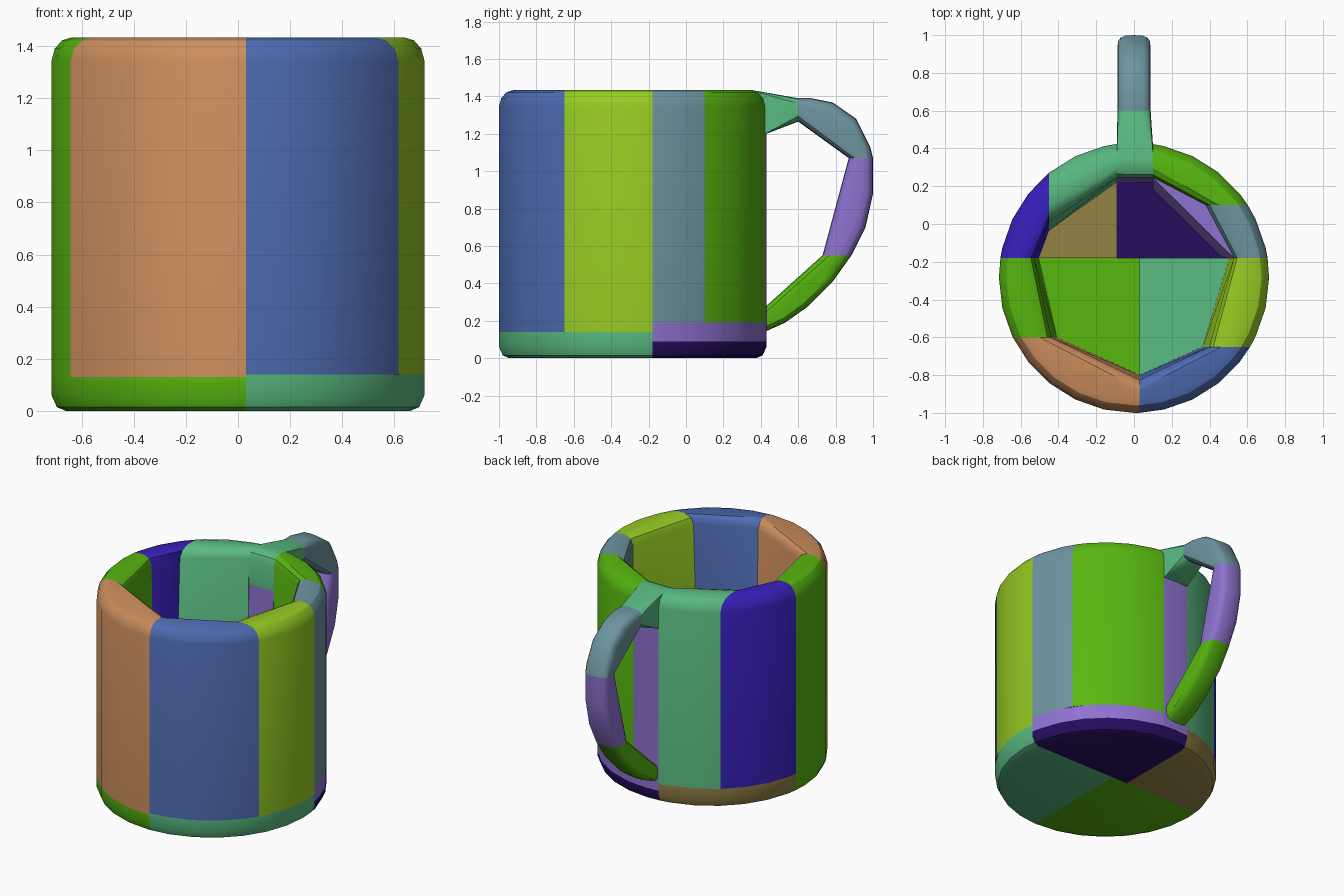
import bpy, bmesh, math

cube = bpy.data.objects.get("Cube")
if cube:
    bpy.data.objects.remove(cube, do_unlink=True)

CY, R_OUT, R_IN = -0.285, 0.715, 0.54   # cup axis and wall radii
TOP, BIG = 1.433, 2.0


def material(name, *rgb):
    lin = [((c / 255 + 0.055) / 1.055) ** 2.4 if c > 10 else c / 3295 for c in rgb]
    m = bpy.data.materials.new(name)
    m.use_nodes = True
    m.diffuse_color = (*lin, 1)
    node = m.node_tree.nodes["Principled BSDF"]
    node.inputs["Base Color"].default_value = (*lin, 1)
    node.inputs["Roughness"].default_value = 0.7
    return m


orange = material("orange", 205, 143, 94)
blue = material("blue", 78, 108, 178)
lime = material("lime", 150, 202, 35)
slate = material("slate", 109, 148, 160)
green = material("green", 87, 182, 16)
mint = material("mint", 90, 188, 130)
indigo = material("indigo", 56, 32, 188)
lavender = material("lavender", 142, 114, 208)
brown = material("brown", 148, 130, 70)
plum = material("plum", 37, 13, 94)


def hull(name, points, mat):
    """Convex solid around a set of points."""
    bm = bmesh.new()
    for p in points:
        bm.verts.new(p)
    bmesh.ops.remove_doubles(bm, verts=bm.verts, dist=0.003)
    bmesh.ops.convex_hull(bm, input=bm.verts)
    bmesh.ops.delete(bm, geom=[v for v in bm.verts if not v.link_faces], context="VERTS")
    bmesh.ops.dissolve_limit(bm, angle_limit=0.01, verts=bm.verts, edges=bm.edges)
    bmesh.ops.recalc_face_normals(bm, faces=bm.faces)
    mesh = bpy.data.meshes.new(name)
    bm.to_mesh(mesh)
    bm.free()
    mesh.materials.append(mat)
    obj = bpy.data.objects.new(name, mesh)
    bpy.context.collection.objects.link(obj)
    bpy.ops.object.select_all(action="DESELECT")
    obj.select_set(True)
    bpy.context.view_layer.objects.active = obj
    bpy.ops.object.shade_smooth_by_angle(angle=math.radians(30))


def arc(r, z, box):
    """Points of a circle round the cup axis that lie inside a plan box."""
    x0, x1, y0, y1 = box
    pts = []
    for i in range(28):
        a = math.tau * i / 28
        pts.append((r * math.cos(a), CY + r * math.sin(a)))
    for s in (-1, 1):
        pts += [(x, CY + s * math.sqrt(r * r - x * x)) for x in (x0, x1) if abs(x) < r]
        pts += [(s * math.sqrt(r * r - (y - CY) ** 2), y) for y in (y0, y1) if abs(y - CY) < r]
    e = 1e-6
    return [(x, y, z) for x, y in pts if x0 - e <= x <= x1 + e and y0 - e <= y <= y1 + e]


RIM = [(R_OUT, 1.345), (0.703, 1.39), (0.675, 1.422), (0.64, TOP),
       (0.59, TOP), (0.556, 1.415), (R_IN, 1.375)]
FOOT = [(0.66, 0), (0.695, 0.015), (R_OUT, 0.06)]


def sector(profile, box):
    return [p for r, z in profile for p in arc(r, z, box)]


# Wall panels with a rounded rim: colour, base height, plan box
walls = {
    "wall_front_right": (orange, 0.13, (-BIG, 0.03, -BIG, -0.60)),
    "wall_front_left": (blue, 0.14, (0.03, BIG, -BIG, -0.65)),
    "wall_left": (lime, 0.14, (0, BIG, -0.65, -0.18)),
    "wall_left_rear": (slate, 0.19, (0, BIG, -0.18, 0.10)),
    "wall_back_left": (green, 0.19, (0.10, BIG, 0.10, BIG)),
    "wall_back_right": (mint, 0.14, (-0.45, -0.09, -0.1, BIG)),
    "wall_right_rear": (indigo, 0.14, (-BIG, -0.45, -0.18, BIG)),
    "wall_right": (green, 0.13, (-BIG, 0, -0.60, -0.18)),
}
for name, (mat, base, box) in walls.items():
    inner = 0.515 if base < 0.19 else R_IN
    hull(name, sector(RIM + [(R_OUT, base), (inner, base), (R_IN, 0.21)], box), mat)

# Floor quarters with a rounded foot
floors = {
    "floor_front_right": (green, 0.13, (-BIG, 0.03, -BIG, -0.18), (0.03, -0.18)),
    "floor_front_left": (mint, 0.14, (0.03, BIG, -BIG, -0.18), (0.03, -0.18)),
    "floor_back_right": (brown, 0.14, (-BIG, -0.09, -0.18, BIG), (-0.09, -0.18)),
    "floor_back_left": (plum, 0.09, (-0.09, BIG, -0.18, BIG), (-0.09, -0.18)),
}
for name, (mat, h, box, corner) in floors.items():
    pts = sector(FOOT + [(R_OUT, h)], box) + [(*corner, 0), (*corner, h)]
    hull(name, pts, mat)

# Low band above the rear floor quarter, and the wall strip behind the handle
band = [(R_OUT, 0.09), (R_OUT, 0.19), (R_IN, 0.19), (0.48, 0.09)]
hull("rear_band", sector(band, (0.10, BIG, -0.18, BIG)), lavender)
STRIP = (-0.09, 0.10, 0, BIG)
strip = [(R_OUT, 0.09), (R_OUT, 1.2), (R_IN, 1.2), (R_IN, 0.19), (0.515, 0.09)]
hull("wall_back_strip", sector(strip, STRIP), lavender)


def ring(outer, inner):
    """Rounded handle cross-section between an outer and an inner point."""
    pts = []
    for i in range(16):
        a = math.tau * i / 16
        c, s = (math.copysign(abs(f) ** 0.65, f) for f in (math.cos(a), math.sin(a)))
        t = 0.5 + 0.5 * s
        pts.append((0.088 * c, *(q + (p - q) * t for p, q in zip(outer, inner))))
    return pts


# Handle sections as outer and inner (y, z) points
START = ((0.60, 1.39), (0.60, 1.265))
BEND = ((1.0, 1.07), (0.87, 1.07))
LOW = ((0.885, 0.55), (0.73, 0.55))
handle = {
    "handle_upper": (slate, [START, ((0.67, 1.39), (0.66, 1.27)), ((0.785, 1.367), (0.73, 1.24)),
                             ((0.91, 1.28), (0.81, 1.18)), ((0.985, 1.13), (0.86, 1.10)), BEND]),
    "handle_middle": (lavender, [BEND, ((1.0, 0.88), (0.86, 0.87)),
                                 ((0.96, 0.70), (0.83, 0.73)), LOW]),
    "handle_lower": (green, [LOW, ((0.785, 0.41), (0.70, 0.48)), ((0.65, 0.275), (0.57, 0.37)),
                             ((0.53, 0.19), (0.47, 0.28)), ((0.43, 0.145), (0.43, 0.28))]),
}
for name, (mat, sections) in handle.items():
    hull(name, [p for s in sections for p in ring(*s)], mat)

# Stub that joins the rim to the handle
hull("handle_stub", sector(RIM + [(R_OUT, 1.2), (R_IN, 1.2)], STRIP) + ring(*START), mint)
